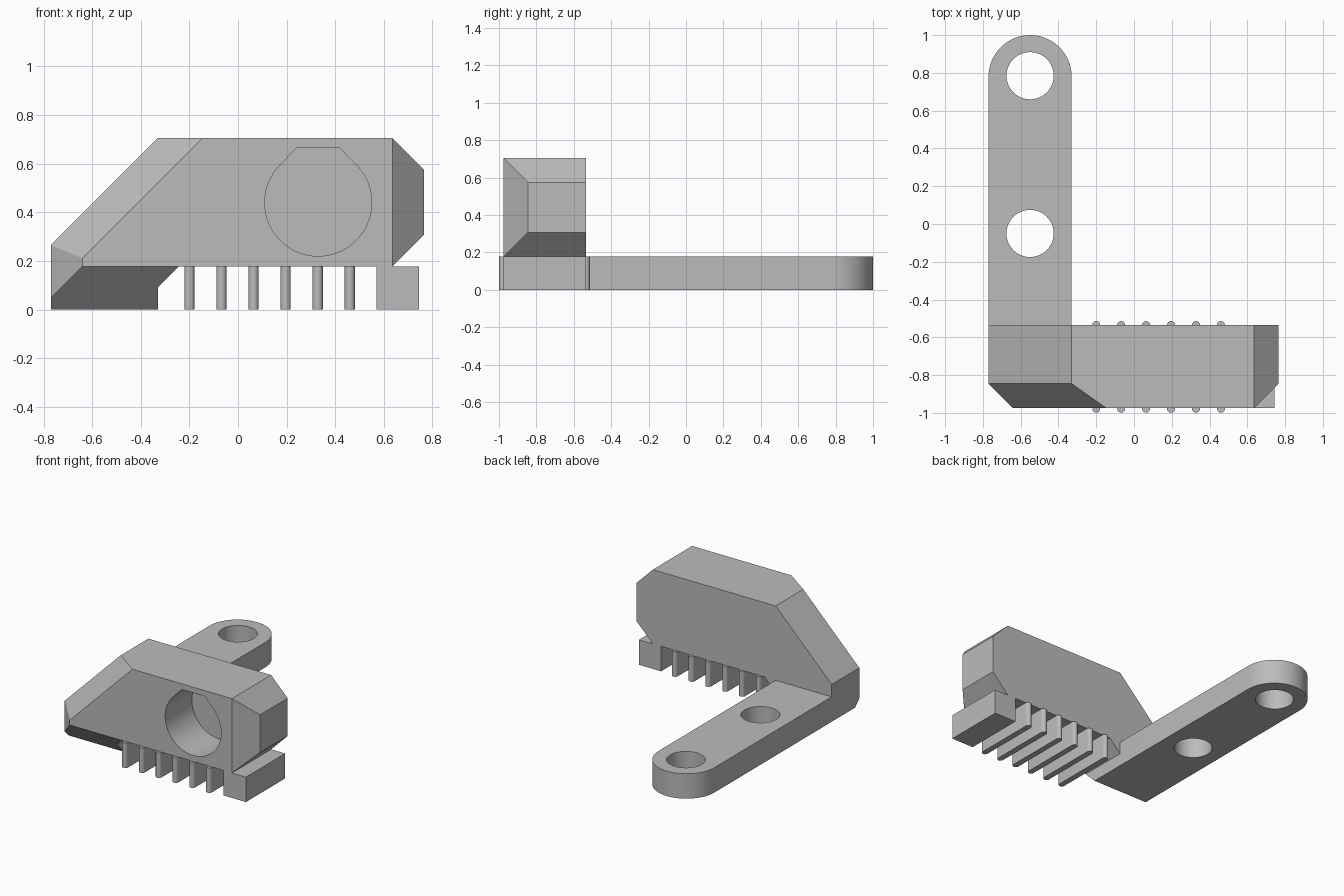
import bpy, bmesh, math

old = bpy.data.objects.get("Cube")
if old:
    bpy.data.objects.remove(old, do_unlink=True)

grey = bpy.data.materials.new("plain_grey")
grey.use_nodes = True
grey.diffuse_color = (0.5, 0.5, 0.5, 1)
grey.node_tree.nodes["Principled BSDF"].inputs["Base Color"].default_value = (0.5, 0.5, 0.5, 1)

# Shared dimensions
FRONT, BACK, CHAMFER = -0.975, -0.535, 0.13
MID = FRONT + CHAMFER
LEVEL, TOP = 0.177, 0.705
ARM_X0, ARM_X1 = -0.77, -0.33
ARM_X, ARM_R, TIP_Y = -0.55, 0.22, 0.78


def hull(name, points):
    """Convex solid around the given points, with flat faces merged."""
    bm = bmesh.new()
    for p in points:
        bm.verts.new(p)
    bmesh.ops.remove_doubles(bm, verts=bm.verts, dist=1e-5)
    res = bmesh.ops.convex_hull(bm, input=bm.verts)
    junk = [v for v in bm.verts if not v.link_faces]
    bmesh.ops.delete(bm, geom=junk, context='VERTS')
    bmesh.ops.dissolve_limit(bm, angle_limit=math.radians(0.8),
                             verts=bm.verts, edges=bm.edges)
    bmesh.ops.recalc_face_normals(bm, faces=bm.faces)
    mesh = bpy.data.meshes.new(name)
    bm.to_mesh(mesh)
    bm.free()
    mesh.materials.append(grey)
    obj = bpy.data.objects.new(name, mesh)
    bpy.context.collection.objects.link(obj)
    return obj


def arc(cx, cy, r, start, end, steps):
    angles = [math.radians(start + (end - start) * i / steps) for i in range(steps + 1)]
    return [(cx + r * math.cos(a), cy + r * math.sin(a)) for a in angles]


def stand(outline, z0, z1):
    return [(x, y, z) for x, y in outline for z in (z0, z1)]


def cut(obj, cutter):
    cutter.hide_render = True
    mod = obj.modifiers.new("cut", 'BOOLEAN')
    mod.operation, mod.solver, mod.object = 'DIFFERENCE', 'EXACT', cutter
    activate(obj)
    bpy.ops.object.modifier_apply(modifier=mod.name)
    bpy.data.objects.remove(cutter, do_unlink=True)


def activate(obj):
    bpy.ops.object.select_all(action='DESELECT')
    obj.select_set(True)
    bpy.context.view_layer.objects.active = obj


# Main body: full profile at the back, chamfered towards the front
profile = [(ARM_X0, LEVEL), (ARM_X0, 0.265), (ARM_X1, TOP), (0.635, TOP),
           (0.765, TOP - CHAMFER), (0.765, LEVEL + CHAMFER), (0.635, LEVEL)]
front_profile = [(-0.64, LEVEL), (-0.64, 0.211), (-0.146, TOP), (0.635, TOP), (0.635, LEVEL)]
body = hull("body", [(x, y, z) for x, z in profile for y in (MID, BACK)]
            + [(x, FRONT, z) for x, z in front_profile])

# Blind teardrop pocket with a flat roof
pocket = arc(0.33, 0.44, 0.22, 135, 405, 60) + [(0.242, 0.665), (0.418, 0.665)]
cut(body, hull("pocket_cutter", [(x, y, z) for x, z in pocket for y in (-1.1, -0.675)]))

# Mounting arm with rounded tip, and front corner cut underneath
tip = arc(ARM_X, TIP_Y, ARM_R, 0, 180, 40)
low = FRONT + LEVEL
arm = hull("mounting_arm", stand(tip, 0, LEVEL) + [
    (ARM_X0, low, 0), (ARM_X1, low, 0), (ARM_X0, MID, low - MID),
    (ARM_X0, MID, LEVEL), (-0.64, FRONT, LEVEL), (ARM_X1, FRONT, LEVEL)])
for y in (TIP_Y + 0.005, -0.05):
    cut(arm, hull("hole_cutter", stand(arc(ARM_X, y, 0.125, 0, 360, 48), -0.1, 0.3)))

# Sloped brace between arm and body
brace = hull("brace", [(x, y, z) for x, z in
                       ((ARM_X1, 0.09), (ARM_X1, LEVEL), (-0.243, LEVEL))
                       for y in (low - z, BACK)])

# Foot at the far end
foot = hull("foot", [(x, y, z) for x in (0.57, 0.745)
                     for y in (FRONT, BACK) for z in (0, LEVEL)])

# Row of thin ribs with rounded ends
ribs = []
for i in range(6):
    x = -0.2 + 0.132 * i
    outline = arc(x, BACK, 0.021, 0, 180, 12) + arc(x, FRONT - 0.003, 0.021, 180, 360, 12)
    ribs.append(hull("rib_%d" % (i + 1), stand(outline, 0, LEVEL)))

for obj in [body, arm, brace, foot] + ribs:
    activate(obj)
    bpy.ops.object.shade_smooth_by_angle(angle=math.radians(20))
